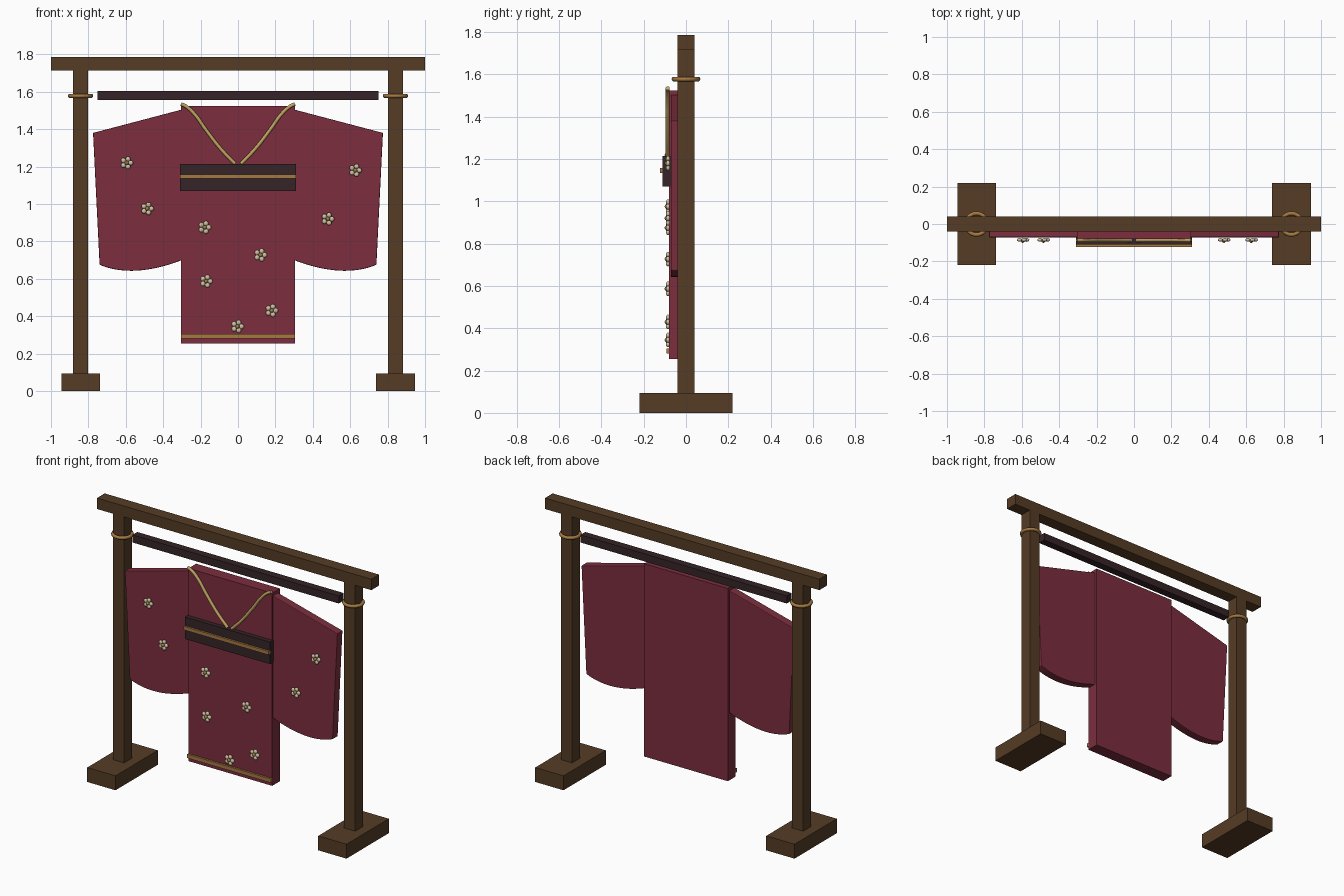
import bpy, bmesh
from math import cos, sin, pi, radians
from mathutils import Matrix, Vector

cube = bpy.data.objects.get("Cube")
if cube:
    bpy.data.objects.remove(cube, do_unlink=True)


def material(name, rgb):
    m = bpy.data.materials.new(name)
    m.use_nodes = True
    m.diffuse_color = (*rgb, 1)
    m.node_tree.nodes["Principled BSDF"].inputs["Base Color"].default_value = (*rgb, 1)
    return m


WOOD = material("dark wood", (0.09, 0.045, 0.018))
BLACK = material("dark plum", (0.035, 0.017, 0.02))
ROBE = material("crimson silk", (0.2, 0.027, 0.048))
GOLD = material("gold", (0.38, 0.19, 0.055))
TRIM = material("pale gold", (0.52, 0.38, 0.12))
PETAL = material("cream petal", (0.62, 0.54, 0.37))


def finish(name, bm, mats, smooth=False):
    bmesh.ops.recalc_face_normals(bm, faces=bm.faces)
    me = bpy.data.meshes.new(name)
    bm.to_mesh(me)
    bm.free()
    for m in mats:
        me.materials.append(m)
    for p in me.polygons:
        p.use_smooth = smooth
    ob = bpy.data.objects.new(name, me)
    bpy.context.collection.objects.link(ob)
    return ob


def box(name, x, y, z, mat):
    """Box from (min, max) ranges on each axis."""
    bm = bmesh.new()
    size = [r[1] - r[0] for r in (x, y, z)]
    mid = [(r[0] + r[1]) / 2 for r in (x, y, z)]
    bmesh.ops.create_cube(bm, size=1, matrix=Matrix.Translation(mid) @ Matrix.Diagonal((*size, 1)))
    return finish(name, bm, [mat])


def tube(name, points, radius, mat):
    """Smooth round cord through the given points."""
    cu = bpy.data.curves.new(name, "CURVE")
    cu.dimensions = "3D"
    cu.bevel_depth = radius
    cu.bevel_resolution = 3
    cu.use_fill_caps = True
    sp = cu.splines.new("BEZIER")
    sp.bezier_points.add(len(points) - 1)
    for bp, co in zip(sp.bezier_points, points):
        bp.co = co
        bp.handle_left_type = bp.handle_right_type = "AUTO"
    cu.materials.append(mat)
    ob = bpy.data.objects.new(name, cu)
    bpy.context.collection.objects.link(ob)
    return ob


def ring(name, x, z, major, minor, mat):
    bpy.ops.mesh.primitive_torus_add(location=(x, 0, z), major_radius=major, minor_radius=minor,
                                     major_segments=32, minor_segments=10)
    ob = bpy.context.object
    ob.name = name
    ob.data.materials.append(mat)
    bpy.ops.object.shade_smooth()


def sleeve(name, s):
    """Sloping shoulder, tapered cuff and rounded lower edge, extruded in depth."""
    outline = [(0.3, 1.505), (0.775, 1.38), (0.74, 0.675)]
    a, b, c = Vector((0.74, 0.675)), Vector((0.56, 0.6)), Vector((0.3, 0.7))
    for i in range(1, 17):
        t = i / 16
        outline.append(tuple(a * (1 - t) ** 2 + b * 2 * t * (1 - t) + c * t * t))
    bm = bmesh.new()
    f = bm.faces.new([bm.verts.new((s * x, -0.072, z)) for x, z in outline])
    new = bmesh.ops.extrude_face_region(bm, geom=[f])["geom"]
    bmesh.ops.translate(bm, vec=(0, 0.055, 0), verts=[v for v in new if isinstance(v, bmesh.types.BMVert)])
    ob = finish(name, bm, [ROBE])
    bev = ob.modifiers.new("soft edge", "BEVEL")
    bev.width = 0.004
    bev.segments = 2
    bev.limit_method = "ANGLE"
    bev.angle_limit = radians(40)


def flower(name, x, z):
    """Five flattened petals around a gold centre."""
    bm = bmesh.new()

    def bead(px, pz, y, r, depth, index):
        mat = Matrix.Translation((px, y, pz)) @ Matrix.Diagonal((r, depth, r, 1))
        vs = bmesh.ops.create_uvsphere(bm, u_segments=12, v_segments=8, radius=1, matrix=mat)["verts"]
        for v in vs:
            for f in v.link_faces:
                f.material_index = index

    for i in range(5):
        t = 2 * pi * i / 5
        bead(x + 0.022 * cos(t), z + 0.022 * sin(t), -0.085, 0.0135, 0.01, 0)
    bead(x, z, -0.09, 0.011, 0.011, 1)
    finish(name, bm, [PETAL, GOLD], smooth=True)


# Stand
box("top_beam", (-1, 1), (-0.04, 0.04), (1.715, 1.787), WOOD)
box("hanging_rod", (-0.752, 0.752), (-0.025, 0.025), (1.555, 1.605), BLACK)
for side, s in (("left", 1), ("right", -1)):
    cx = s * 0.842
    box(side + "_post", (cx - 0.04, cx + 0.04), (-0.04, 0.04), (0.09, 1.72), WOOD)
    box(side + "_foot", (cx - 0.103, cx + 0.103), (-0.22, 0.22), (0, 0.095), WOOD)
    ring(side + "_post_ring", cx, 1.578, 0.057, 0.011, GOLD)

    # Sleeves and collar edges
    sleeve(side + "_sleeve", s)
    path = [(0.305, 1.535), (0.275, 1.52), (0.227, 1.474), (0.174, 1.4), (0.088, 1.29), (0.015, 1.215)]
    tube(side + "_collar_trim", [(s * x, -0.087, z) for x, z in path], 0.01, TRIM)

# Robe body, sash and hem
box("robe_body", (-0.305, 0.305), (-0.08, 0), (0.255, 1.525), ROBE)
box("sash", (-0.31, 0.31), (-0.11, -0.07), (1.07, 1.215), BLACK)
box("sash_cord", (-0.31, 0.31), (-0.123, -0.105), (1.135, 1.158), GOLD)
box("hem_band", (-0.305, 0.305), (-0.093, -0.075), (0.28, 0.305), GOLD)

# Scattered blossoms
spots = [(-0.595, 1.22), (-0.485, 0.975), (-0.178, 0.875), (0.12, 0.727), (-0.17, 0.587),
         (0.18, 0.43), (-0.003, 0.345), (0.48, 0.92), (0.627, 1.18)]
for n, (x, z) in enumerate(spots, 1):
    flower("blossom_%d" % n, x, z)
